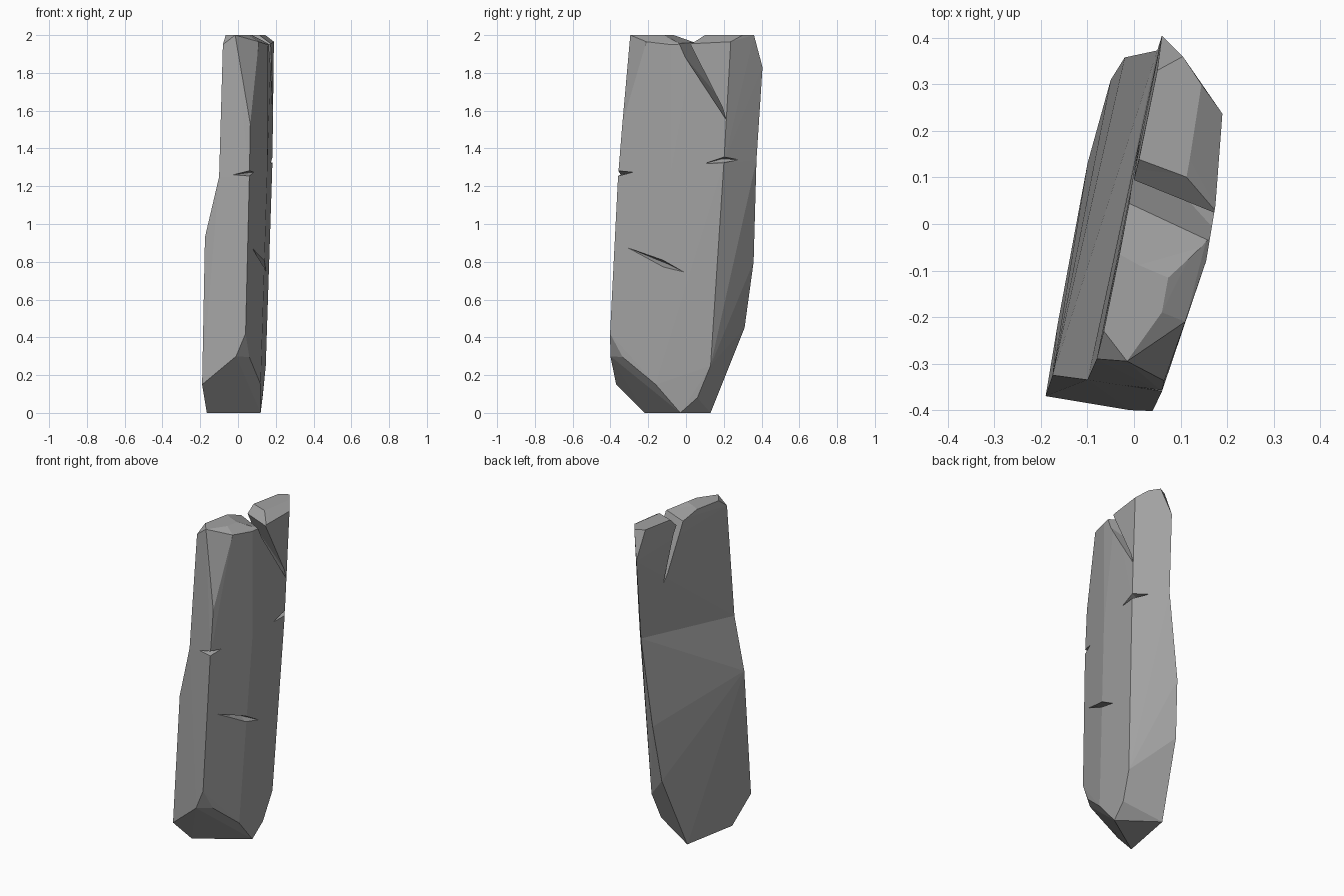
import bpy, bmesh
from mathutils import Vector

if "Cube" in bpy.data.objects:
    bpy.data.objects.remove(bpy.data.objects["Cube"])

stone = bpy.data.materials.new("stone_grey")
stone.use_nodes = True
GREY = (0.36, 0.36, 0.36, 1)
stone.diffuse_color = GREY
stone.node_tree.nodes["Principled BSDF"].inputs["Base Color"].default_value = GREY


def add_hull(bm, points):
    """Add the convex hull of some points to bm."""
    verts = [bm.verts.new(p) for p in points]
    res = bmesh.ops.convex_hull(bm, input=verts)
    loose = {v for v in res["geom_interior"] + res["geom_unused"]
             if isinstance(v, bmesh.types.BMVert) and v.is_valid}
    bmesh.ops.delete(bm, geom=list(loose), context="VERTS")


def make_object(name, bm):
    bmesh.ops.recalc_face_normals(bm, faces=bm.faces[:])
    mesh = bpy.data.meshes.new(name)
    bm.to_mesh(mesh)
    bm.free()
    mesh.materials.append(stone)
    obj = bpy.data.objects.new(name, mesh)
    bpy.context.collection.objects.link(obj)
    return obj


# Slanted section where the pillar bends
def waist_z(y):
    return 1.292 + 0.125 * y


waist = [(x, y, waist_z(y)) for x, y in
         [(-0.10, -0.335), (0.06, -0.36), (0.155, -0.08), (0.182, 0.20), (0.05, 0.373)]]

# Lower block: pointed foot and four long faces
lower = [
    (-0.165, -0.22, 0), (0.12, -0.03, 0), (-0.10, 0.13, 0),
    (-0.19, -0.37, 0.15), (-0.01, -0.40, 0.30), (0.06, -0.335, 0.295), (0.12, -0.16, 0.15),
    (0.04, -0.402, 0.42), (0.13, 0.06, 0.08), (0.147, 0.13, 0.25),
    (-0.05, 0.31, 0.45), (-0.02, 0.358, 0.80), (-0.175, -0.325, 0.93),
]

# Upper block: bevelled top
upper = [
    (-0.08, -0.29, 1.95), (-0.065, -0.23, 2), (-0.015, -0.295, 2), (0.065, -0.337, 1.53),
    (0.11, -0.21, 1.965), (0.06, -0.19, 2), (0.155, -0.08, 1.95), (0.175, 0.04, 1.955),
    (0.12, 0.14, 2), (0.145, 0.30, 2), (0.19, 0.237, 1.965), (0.105, 0.36, 2),
    (0.06, 0.405, 1.83), (0.05, 0.33, 2), (0.0, 0.08, 1.99),
]

bm = bmesh.new()
add_hull(bm, lower + waist)
add_hull(bm, upper + waist)
inner = [f for f in bm.faces if all(abs(v.co.z - waist_z(v.co.y)) < 1e-4 for v in f.verts)]
bmesh.ops.delete(bm, geom=inner, context="FACES")
bmesh.ops.remove_doubles(bm, verts=bm.verts[:], dist=1e-4)
bmesh.ops.dissolve_limit(bm, angle_limit=0.01, verts=bm.verts[:], edges=bm.edges[:])
pillar = make_object("stone_pillar", bm)


def cut(name, points):
    """Carve the hull of some points out of the pillar."""
    bm = bmesh.new()
    add_hull(bm, points)
    cutter = make_object(name, bm)
    cutter.hide_render = True
    mod = pillar.modifiers.new(name, "BOOLEAN")
    mod.operation = "DIFFERENCE"
    mod.solver = "EXACT"
    mod.object = cutter
    bpy.context.view_layer.objects.active = pillar
    bpy.ops.object.modifier_apply(modifier=name)
    bpy.data.objects.remove(cutter)


def nick(name, start, end, inside, outside, half):
    """Thin wedge-shaped chip between two surface points."""
    out, up = Vector(outside), Vector((0, 0, half))
    cut(name, [start, end, inside, out + up, out - up])


# Shallow valley across the top
cut("top_valley", [
    (-0.10, 0.13, 1.95), (0.25, -0.02, 1.935),
    (-0.10, -0.12, 2.03), (0.25, -0.27, 2.03),
    (-0.10, 0.22, 2.04), (0.25, 0.09, 2.04)])

# Slanted split running down from the valley
cut("top_split", [
    (-0.02, 0.20, 1.64), (0.24, 0.215, 1.53),
    (-0.06, 0.05, 2.0), (-0.06, 0.095, 2.0),
    (0.24, -0.085, 1.98), (0.24, -0.02, 1.98)])

# Chips in the corners and the broad face
nick("back_corner_chip", (0.17, 0.10, 1.32), (0.125, 0.29, 1.34),
     (0.13, 0.19, 1.345), (0.21, 0.21, 1.34), 0.02)
nick("front_corner_chip", (-0.03, -0.35, 1.26), (0.09, -0.28, 1.275),
     (0.04, -0.29, 1.27), (0.07, -0.39, 1.267), 0.02)
nick("face_chip", (0.075, -0.31, 0.875), (0.157, 0.0, 0.74),
     (0.09, -0.10, 0.79), (0.18, -0.15, 0.795), 0.035)
